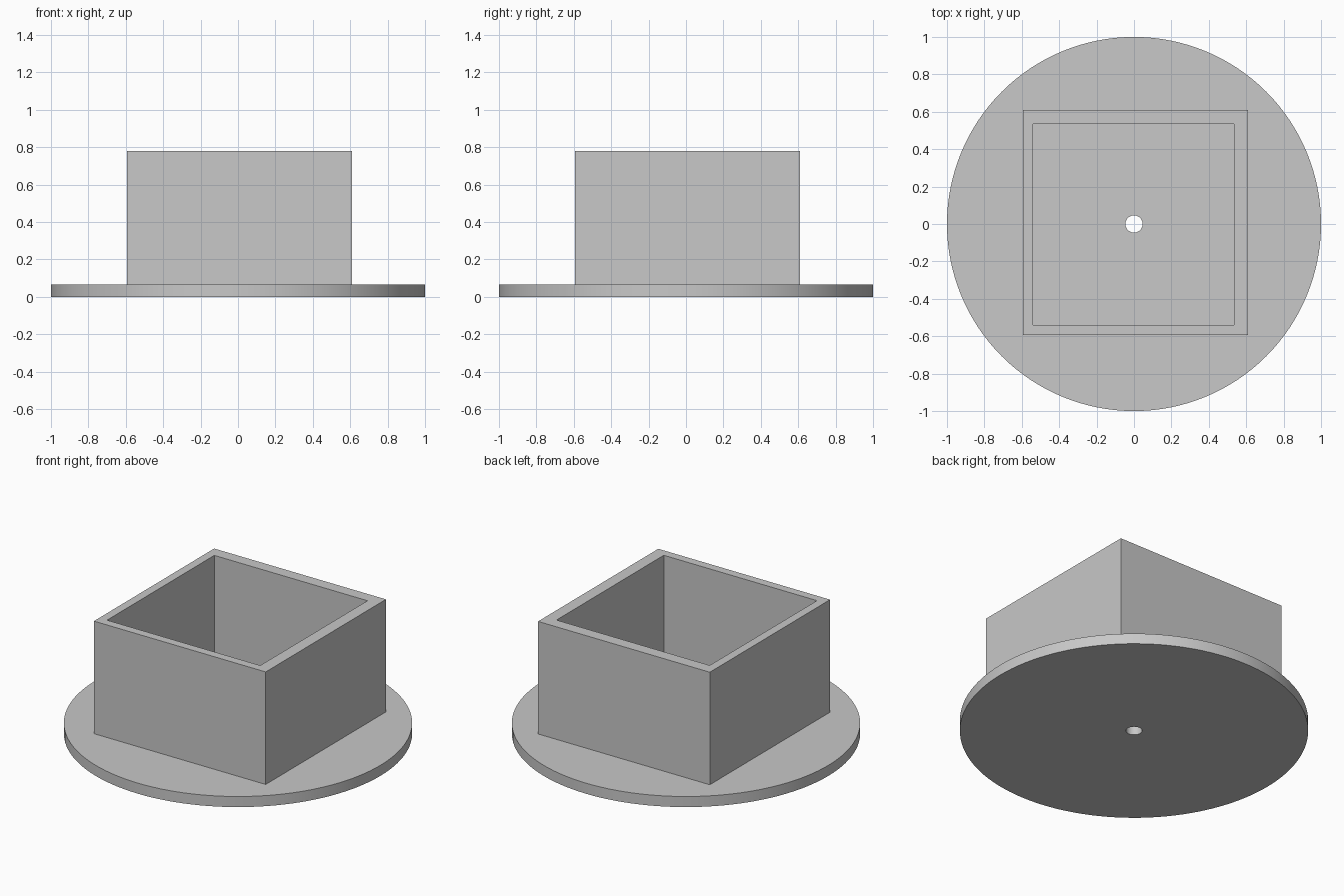
import bpy
import bmesh
from math import cos, sin, pi, radians

cube = bpy.data.objects.get("Cube")
if cube:
    bpy.data.objects.remove(cube, do_unlink=True)

grey = bpy.data.materials.new("plain grey")
grey.use_nodes = True
colour = (0.58, 0.58, 0.58, 1)
grey.diffuse_color = colour
grey.node_tree.nodes["Principled BSDF"].inputs["Base Color"].default_value = colour


def circle(radius, sides=128):
    return [(radius * cos(2 * pi * i / sides), radius * sin(2 * pi * i / sides))
            for i in range(sides)]


def square(half, offset=0):
    return [(offset + half * sx, offset + half * sy)
            for sx, sy in ((-1, -1), (1, -1), (1, 1), (-1, 1))]


def hollow_part(name, outer, inner, bottom, top):
    """Join four matching loops into a closed ring with a through opening."""
    bm = bmesh.new()
    loops = [[bm.verts.new((x, y, z)) for x, y in outline]
             for outline, z in ((outer, bottom), (outer, top), (inner, top), (inner, bottom))]
    count = len(outer)
    for k in range(4):
        a, b = loops[k], loops[(k + 1) % 4]
        for i in range(count):
            j = (i + 1) % count
            bm.faces.new((a[i], a[j], b[j], b[i]))
    bmesh.ops.recalc_face_normals(bm, faces=bm.faces)
    mesh = bpy.data.meshes.new(name)
    bm.to_mesh(mesh)
    bm.free()
    mesh.materials.append(grey)
    obj = bpy.data.objects.new(name, mesh)
    bpy.context.collection.objects.link(obj)
    bpy.ops.object.select_all(action="DESELECT")
    obj.select_set(True)
    bpy.context.view_layer.objects.active = obj
    bpy.ops.object.shade_smooth_by_angle(angle=radians(30))
    return obj


plate_top = 0.067

# Round base plate with a small central drain hole
hollow_part("base_plate", circle(1), circle(0.046), 0, plate_top)

# Square open box, its outside slightly off centre from its cavity
hollow_part("box_walls", square(0.602, 0.008), square(0.537, -0.003), plate_top, 0.78)
